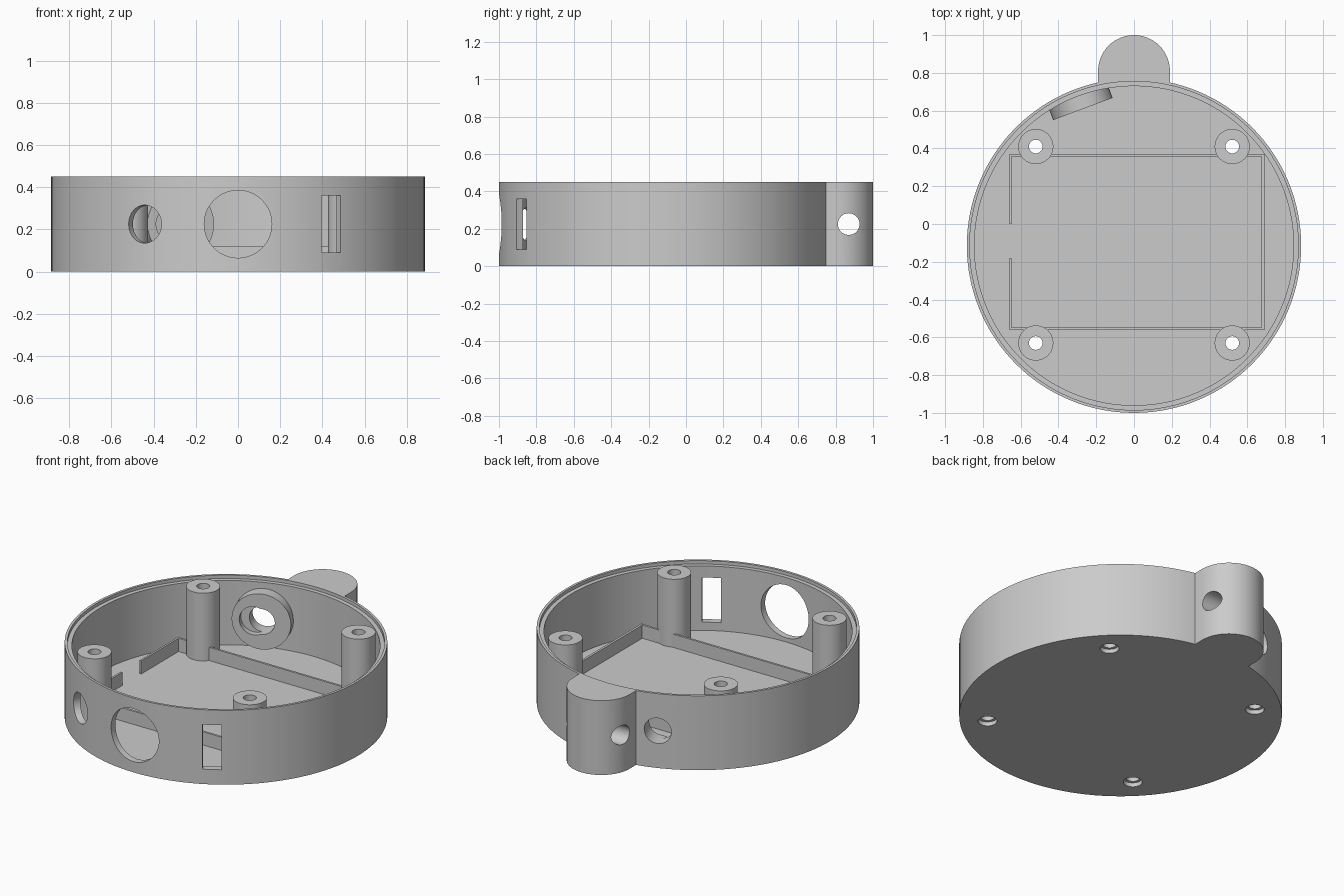
import bpy
from math import radians, sin, cos
from mathutils import Vector

if "Cube" in bpy.data.objects:
    bpy.data.objects.remove(bpy.data.objects["Cube"], do_unlink=True)

CENTRE = Vector((0, -0.115, 0))
HEIGHT = 0.45
MID = HEIGHT / 2
FLOOR = 0.04

grey = bpy.data.materials.new("plain_grey")
grey.use_nodes = True
grey.diffuse_color = (0.6, 0.6, 0.6, 1)
grey.node_tree.nodes["Principled BSDF"].inputs["Base Color"].default_value = (0.6, 0.6, 0.6, 1)


def finish(ob, name):
    ob.name = name
    ob.data.materials.clear()
    ob.data.materials.append(grey)
    return ob


def rod(name, start, end, radius, sides=48):
    """Cylinder running between two points."""
    start, end = Vector(start), Vector(end)
    axis = end - start
    bpy.ops.mesh.primitive_cylinder_add(
        vertices=sides, radius=radius, depth=axis.length, location=(start + end) / 2,
        rotation=axis.to_track_quat("Z", "Y").to_euler())
    return finish(bpy.context.object, name)


def box(name, low, high, turn=0):
    low, high = Vector(low), Vector(high)
    bpy.ops.mesh.primitive_cube_add(size=1, location=(low + high) / 2, rotation=(0, 0, turn))
    bpy.context.object.scale = high - low
    return finish(bpy.context.object, name)


def combine(target, tool, operation="DIFFERENCE"):
    """Apply one boolean and remove the helper."""
    mod = target.modifiers.new("combine", "BOOLEAN")
    mod.operation, mod.object, mod.solver = operation, tool, "EXACT"
    graph = bpy.context.evaluated_depsgraph_get()
    mesh = bpy.data.meshes.new_from_object(target.evaluated_get(graph))
    target.modifiers.clear()
    target.data = mesh
    bpy.data.objects.remove(tool, do_unlink=True)


def smooth(ob):
    bpy.ops.object.select_all(action="DESELECT")
    ob.select_set(True)
    bpy.context.view_layer.objects.active = ob
    bpy.ops.object.shade_smooth_by_angle(angle=radians(30))


def polar(angle, radius, z=MID, side=0):
    """Point at an angle from the back (+y), turning towards -x."""
    a = radians(angle)
    out, along = Vector((-sin(a), cos(a), 0)), Vector((-cos(a), -sin(a), 0))
    return CENTRE + out * radius + along * side + Vector((0, 0, z))


def upright(name, x, y, z0, z1, radius, sides=48):
    return rod(name, (x, y, z0), (x, y, z1), radius, sides)


# Round body with the rear lug, then the cavity and the stepped lip
housing = upright("round_housing", 0, CENTRE.y, 0, HEIGHT, 0.885, 128)
combine(housing, upright("lug", 0, 0.81, 0, HEIGHT, 0.19, 64), "UNION")
combine(housing, box("lug_neck", (-0.19, 0.6, 0), (0.19, 0.81, HEIGHT)), "UNION")
combine(housing, upright("cavity", 0, CENTRE.y, FLOOR, 0.6, 0.845, 128))
combine(housing, upright("lip_step", 0, CENTRE.y, 0.43, 0.6, 0.87, 128))

# Thick ring inside the back wall, with its bore and side recess
BACK = 20.5
combine(housing, rod("boss", polar(BACK, 0.773), polar(BACK, 0.862), 0.168), "UNION")
combine(housing, rod("bore", polar(BACK, 0.6), polar(BACK, 1), 0.077))
combine(housing, rod("recess", polar(BACK, 0.7, side=0.04), polar(BACK, 0.81, side=0.04), 0.085))

# Openings in the front wall and the cross hole in the lug
combine(housing, rod("front_opening", (0, -1.2, MID), (0, -0.8, MID), 0.16, 64))
combine(housing, rod("side_opening", polar(150, 0.7), polar(150, 1), 0.09))
slot = polar(210, 0.865)
half = Vector((0.052, 0.1, 0.135))
combine(housing, box("slot", slot - half, slot + half, radians(30)))
combine(housing, rod("lug_hole", (-0.4, 0.87, MID), (0.4, 0.87, MID), 0.058))

# Four hollow screw posts with holes countersunk in the underside
posts = []
for x, side in ((-0.52, "right"), (0.52, "left")):
    for y, end in ((-0.63, "front"), (0.41, "back")):
        post = upright(f"{end}_{side}_post", x, y, FLOOR, HEIGHT, 0.093)
        combine(post, upright("drill", x, y, -0.1, 0.6, 0.036))
        combine(housing, upright("drill", x, y, -0.1, 0.1, 0.036))
        combine(housing, upright("screw_head", x, y, -0.1, 0.025, 0.052))
        posts.append(post)

# Low rails around the board, with a gap on one side
RAIL = 0.12
box("front_rail", (-0.66, -0.56, FLOOR), (0.69, -0.547, RAIL))
box("back_rail", (-0.66, 0.357, FLOOR), (0.69, 0.37, RAIL))
box("left_rail", (0.676, -0.547, FLOOR), (0.69, 0.357, RAIL))
box("right_front_rail", (-0.66, -0.547, FLOOR), (-0.648, -0.18, RAIL))
box("right_back_rail", (-0.66, 0, FLOOR), (-0.648, 0.357, RAIL))

for ob in [housing] + posts:
    smooth(ob)
